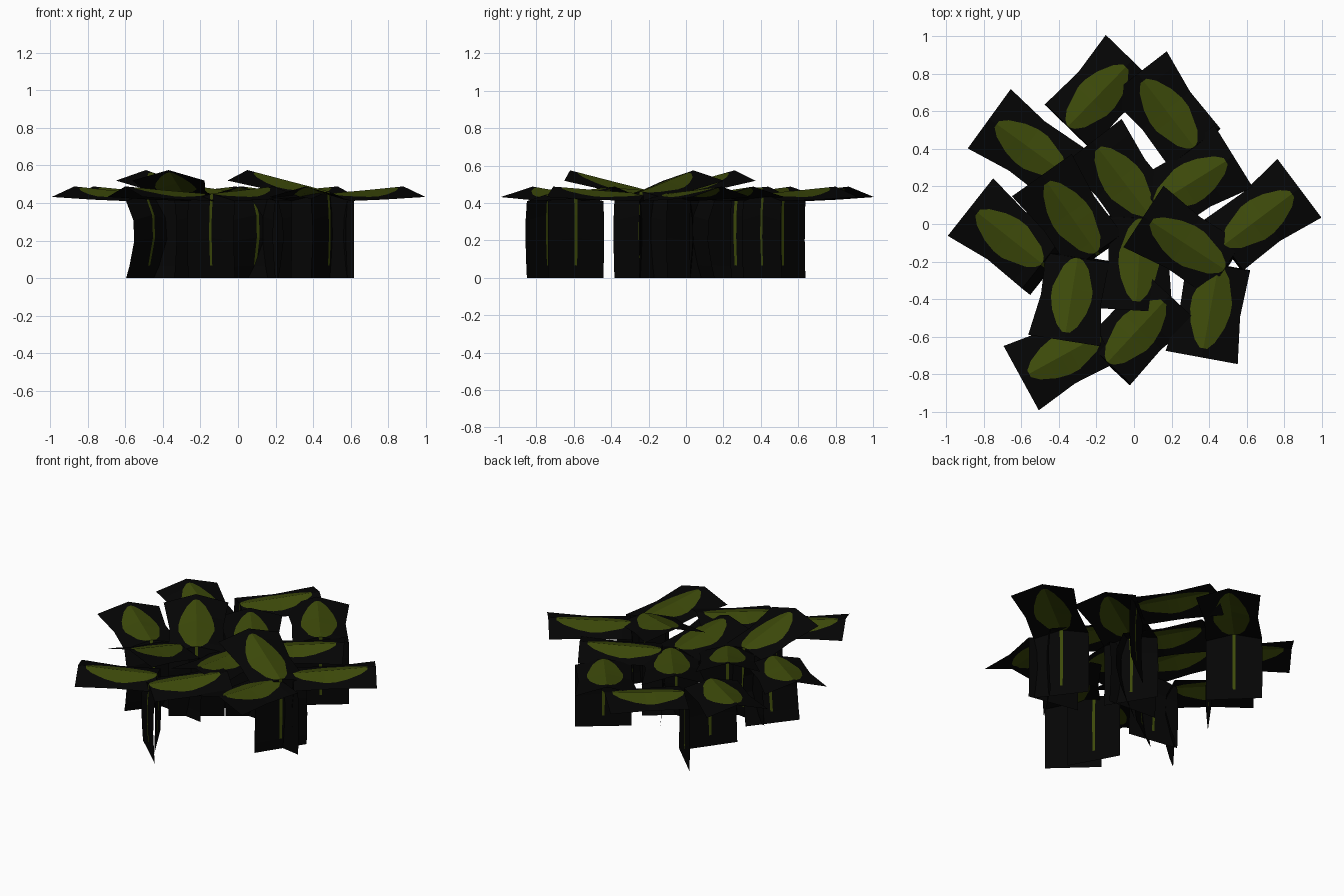
import bpy, bmesh
from mathutils import Vector

if "Cube" in bpy.data.objects:
    bpy.data.objects.remove(bpy.data.objects["Cube"])


def flat_material(name, rgb):
    m = bpy.data.materials.new(name)
    m.diffuse_color = (*rgb, 1.0)
    m.use_nodes = True
    m.node_tree.nodes["Principled BSDF"].inputs["Base Color"].default_value = m.diffuse_color
    return m


BLACK = flat_material("card black", (0.0014, 0.0014, 0.0014))
GREEN = flat_material("leaf green", (0.047, 0.069, 0.003))

# Each card: base x, y, tip x, y, raised tip, stem bow
LEAVES = [
    (-0.35, 0.52, -0.01, 0.87, 0, 0.005),
    (0.32, 0.41, 0.02, 0.80, 0, 0.01),
    (-0.37, 0.27, -0.77, 0.56, 0, 0.015),
    (-0.49, -0.21, -0.87, 0.09, 0, 0.055),
    (-0.20, -0.15, -0.49, 0.26, 0.087, 0.02),
    (0.08, 0.05, -0.22, 0.44, 0, 0.045),
    (0.11, 0.10, 0.53, 0.36, 0, 0.015),
    (0.48, -0.11, 0.88, 0.19, 0, 0.01),
    (0.48, -0.24, 0.05, 0.04, 0.087, 0.01),
    (0.45, -0.22, 0.36, -0.71, 0, 0.005),
    (-0.14, -0.735, 0.19, -0.38, 0, 0.01),
    (-0.18, -0.59, -0.60, -0.82, 0, 0.005),
    (-0.30, -0.18, -0.37, -0.62, 0.087, 0.01),
    (0.04, 0.03, 0.01, -0.46, 0, 0.015),
]

# Stem rows: height fraction, share of the bow, half width of the green strip
STEM = [(0.0, 0.0, 0.008), (0.15, 0.4, 0.008), (0.48, 1.0, 0.009),
        (0.75, 0.9, 0.009)]
# Leaf rows: distance along, half width of the green blade
BLADE = [(0.0, 0.010), (0.03, 0.035), (0.12, 0.068), (0.38, 0.108), (0.5, 0.108),
         (0.65, 0.092), (0.82, 0.055), (0.90, 0.020), (1.0, 0.012)]


def bend(t, a, b, c):
    """Piecewise line through base, middle and tip values."""
    return a + (b - a) * t * 2 if t < 0.5 else b + (c - b) * (t - 0.5) * 2


def leaf_card(name, bx, by, tx, ty, lift, bow):
    base, tip = Vector((bx, by, 0)), Vector((tx, ty, 0))
    d = (tip - base).normalized()
    side = Vector((-d.y, d.x, 0))
    rows = []   # centre point, half width, green half width, centre z, edge z
    for f, share, g in STEM:
        rows.append((base - d * bow * share, 0.17, g, f * 0.45, f * 0.41))
    for t, g in BLADE:
        up = bend(t, 0.012, 0.05, 0.087) if lift else 0
        rows.append((base.lerp(tip, t), bend(t, 0.17, 0.162, 0.195), g,
                     bend(t, 0.45, 0.468, 0.488) + up,
                     bend(t, 0.41, 0.418, 0.432) + up))
    bm = bmesh.new()
    grid = []
    for p, w, g, zc, ze in rows:
        line = []
        for s in (-w, -g, 0, g, w):
            z = zc + (ze - zc) * abs(s) / w
            line.append(bm.verts.new(p + side * s + Vector((0, 0, z))))
        grid.append(line)
    last = len(rows) - 2
    for r in range(len(rows) - 1):
        for c in range(4):
            f = bm.faces.new((grid[r][c], grid[r][c + 1],
                              grid[r + 1][c + 1], grid[r + 1][c]))
            # green runs up the middle, short of both ends of the card
            f.material_index = 1 if c in (1, 2) and 0 < r < last else 0
    # make the blade face upward, keeping one winding over the whole card
    bm.normal_update()
    if sum(f.calc_area() * f.normal.z for f in bm.faces) < 0:
        bmesh.ops.reverse_faces(bm, faces=bm.faces[:])
    me = bpy.data.meshes.new(name)
    bm.to_mesh(me)
    bm.free()
    me.materials.append(BLACK)
    me.materials.append(GREEN)
    bpy.context.collection.objects.link(bpy.data.objects.new(name, me))


for i, spec in enumerate(LEAVES):
    leaf_card("leaf_with_stem_%02d" % (i + 1), *spec)
